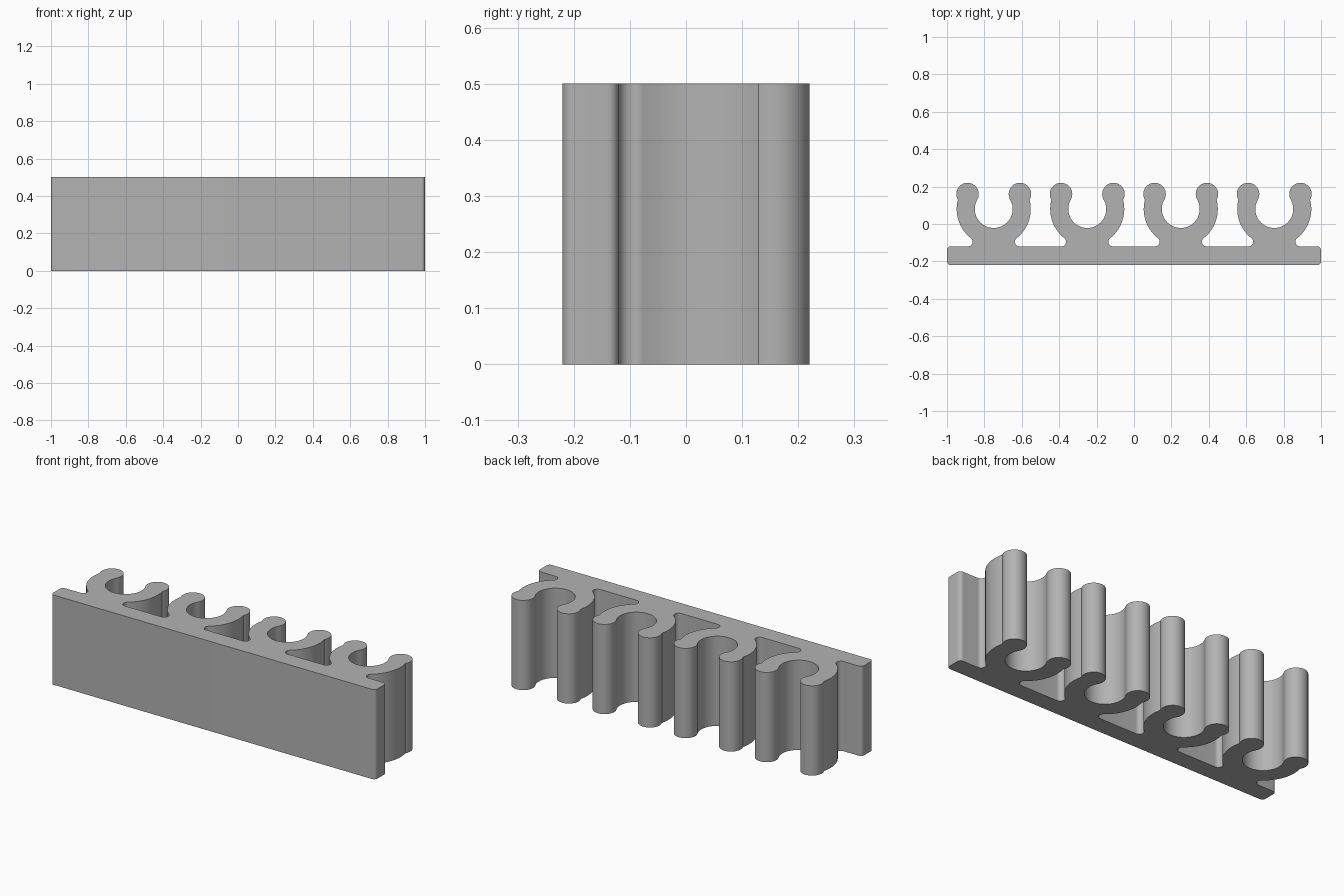
import bpy, bmesh
from math import radians, pi, atan2, acos, hypot, cos, sin, sqrt

cube = bpy.data.objects.get("Cube")
if cube:
    bpy.data.objects.remove(cube, do_unlink=True)

HEIGHT = 0.5
BACK, BASE_TOP = -0.22, -0.12       # base plate depth range
CORNER = 0.02
CLIP_Y, OUTER = 0.08, 0.198         # clip ring
TIP_X, TIP_Y, TIP_R = 0.14, 0.16, 0.06
FILLET = 0.025


def arc(cx, cy, r, start, end, steps):
    angles = [start + (end - start) * i / steps for i in range(steps + 1)]
    return [(cx + r * cos(a), cy + r * sin(a)) for a in angles]


def half_clip():
    """Right half of a clip, from the seat bottom round the tip to the base."""
    dx, dy = TIP_X, TIP_Y - CLIP_Y
    dist, lean = hypot(dx, dy), atan2(dy, dx)
    inner = dist - TIP_R
    # crease where the round tip meets the outer ring
    crease = lean - acos((dist**2 + OUTER**2 - TIP_R**2) / (2 * dist * OUTER))
    tip_end = atan2(OUTER * sin(crease) - dy, OUTER * cos(crease) - dx)
    # fillet touching both ring and base
    fy = BASE_TOP + FILLET
    fx = sqrt((OUTER + FILLET)**2 - (CLIP_Y - fy)**2)
    to_ring = atan2(CLIP_Y - fy, -fx)
    pts = arc(0, CLIP_Y, inner, -pi / 2, lean, 24)
    pts += arc(TIP_X, TIP_Y, TIP_R, lean + pi, tip_end, 32)[1:]
    pts += arc(0, CLIP_Y, OUTER, crease, to_ring - pi, 20)[1:]
    pts += arc(fx, fy, FILLET, to_ring, 1.5 * pi, 14)[1:]
    return pts


# Outline: rounded base plate with four clips along its rear edge
half = half_clip()
lo, hi, side = BACK + CORNER, BASE_TOP - CORNER, 1 - CORNER
outline = arc(-side, lo, CORNER, pi, 1.5 * pi, 8)
outline += arc(side, lo, CORNER, -pi / 2, 0, 8)
outline += arc(side, hi, CORNER, 0, pi / 2, 8)
for cx in (0.75, 0.25, -0.25, -0.75):
    outline += [(cx + x, y) for x, y in reversed(half)]
    outline += [(cx - x, y) for x, y in half[1:]]
outline += arc(-side, hi, CORNER, pi / 2, pi, 8)

# Extrude the outline upward
bm = bmesh.new()
face = bm.faces.new([bm.verts.new((x, y, 0)) for x, y in outline])
top = bmesh.ops.extrude_face_region(bm, geom=[face], use_keep_orig=True)
bmesh.ops.translate(bm, vec=(0, 0, HEIGHT),
                    verts=[v for v in top["geom"] if isinstance(v, bmesh.types.BMVert)])
bmesh.ops.recalc_face_normals(bm, faces=bm.faces)
mesh = bpy.data.meshes.new("clip_rail")
bm.to_mesh(mesh)
bm.free()

rail = bpy.data.objects.new("clip_rail", mesh)
bpy.context.collection.objects.link(rail)

grey = bpy.data.materials.new("grey_plastic")
grey.use_nodes = True
colour = (0.45, 0.45, 0.45, 1)
grey.diffuse_color = colour
grey.node_tree.nodes["Principled BSDF"].inputs["Base Color"].default_value = colour
mesh.materials.append(grey)

bpy.ops.object.select_all(action="DESELECT")
rail.select_set(True)
bpy.context.view_layer.objects.active = rail
bpy.ops.object.shade_smooth_by_angle(angle=radians(30))
